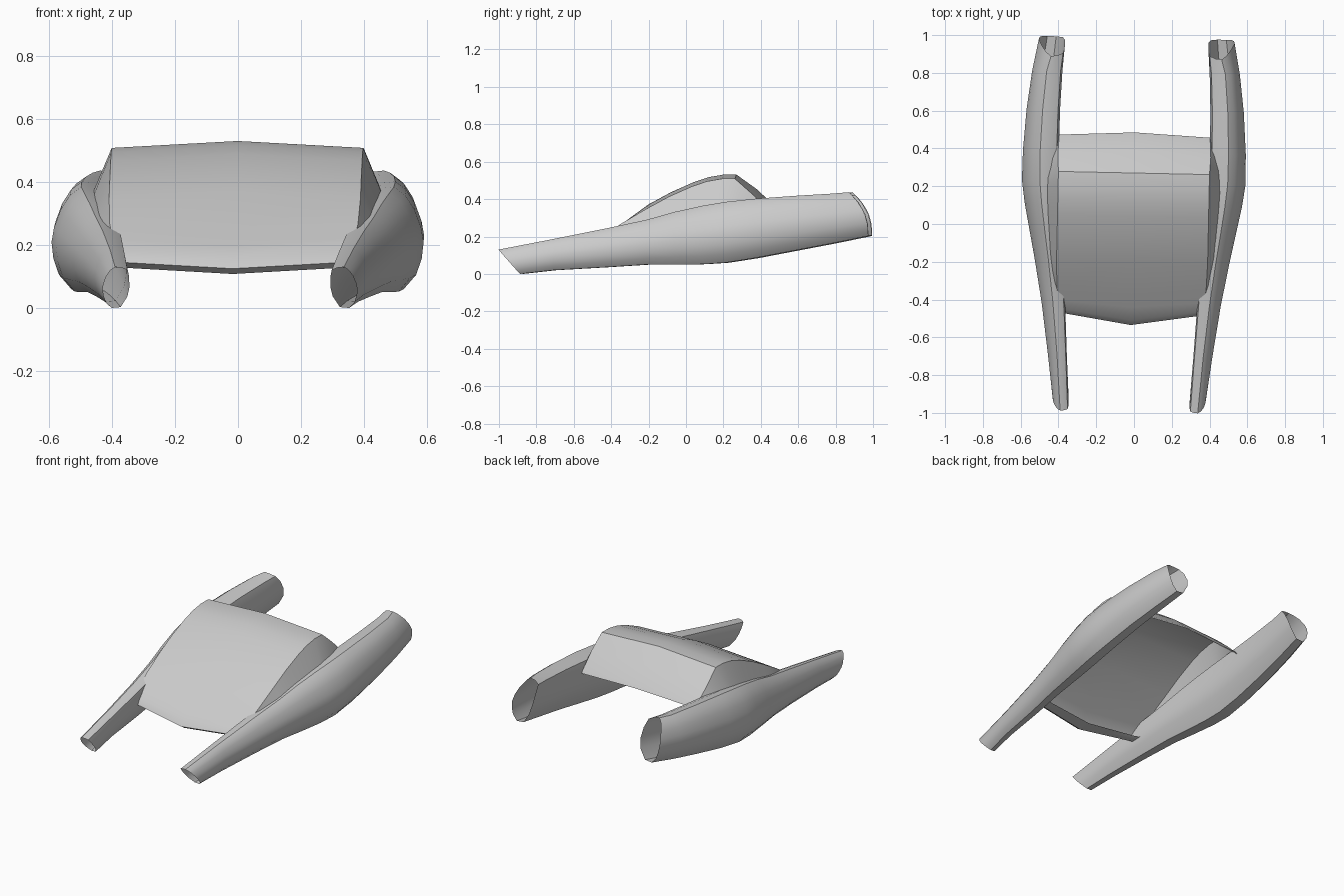
import bpy, math

if "Cube" in bpy.data.objects:
    bpy.data.objects.remove(bpy.data.objects["Cube"])

YAW = -0.021      # the whole craft sits very slightly turned
SHIFT = -0.006


def make(name, rings, closed, angle):
    """Skin a row of equal cross-sections; closed ones become open-ended tubes."""
    n = len(rings[0])
    verts = [p for r in rings for p in r]
    faces = [(i * n + j, i * n + (j + 1) % n, (i + 1) * n + (j + 1) % n, (i + 1) * n + j)
             for i in range(len(rings) - 1) for j in range(n if closed else n - 1)]
    me = bpy.data.meshes.new(name)
    me.from_pydata(verts, [], faces)
    ob = bpy.data.objects.new(name, me)
    bpy.context.collection.objects.link(ob)
    ob.rotation_euler.z = YAW
    ob.location.x = SHIFT
    bpy.ops.object.select_all(action='DESELECT')
    ob.select_set(True)
    bpy.context.view_layer.objects.active = ob
    bpy.ops.object.mode_set(mode='EDIT')
    bpy.ops.mesh.select_all(action='SELECT')
    bpy.ops.mesh.normals_make_consistent(inside=False)
    bpy.ops.object.mode_set(mode='OBJECT')
    bpy.ops.object.shade_smooth_by_angle(angle=math.radians(angle))
    return ob


# Side pods: one cross-section lofted along y, open and slanted at both ends
section = [(.06, .93), (.28, .985), (.52, 1), (.70, .92), (.85, .78), (.96, .60), (1, .46),
           (.97, .30), (.88, .14), (.68, 0), (.34, .02), (.08, .28), (0, .5), (0, .75)]
# y, inner x, outer x, bottom z, top z
stations = [(-1.0, .32, .405, .0, .13), (-.7, .335, .435, .02, .187), (-.42, .35, .475, .036, .243),
            (-.2, .365, .515, .05, .290), (-.05, .378, .545, .05, .332), (.1, .388, .575, .052, .365),
            (.22, .395, .592, .06, .385), (.38, .40, .59, .085, .402), (.6, .398, .575, .127, .418),
            (.8, .39, .55, .165, .430), (1.0, .38, .518, .203, .437)]
rings = []
for y, xi, xo, zb, zt in stations:
    ring = []
    for u, v in section:
        yy = y
        if y == -1.0:
            yy = -.88 - .115 * v
        elif y == 1.0:
            yy = .985 - .105 * v ** 2.5
        ring.append((xi + u * (xo - xi), yy, zb + v * (zt - zb)))
    rings.append(ring)
pods = make("side_pods", rings, True, 40)
pods.modifiers.new("mirror", 'MIRROR')

# Central hull: open shell, side profile (y, z, half width) curling under at the front
profile = [(-.40, .135, .35), (-.455, .128, .35), (-.48, .145, .355), (-.455, .18, .37), (-.41, .22, .385),
           (-.34, .268, .395), (-.2, .350, .40), (-.08, .415, .40), (.04, .468, .40), (.12, .495, .40),
           (.2, .509, .40), (.27, .509, .40), (.36, .43, .405), (.45, .345, .40), (.465, .325, .40)]


def side(s):
    return [(s * w, y, z) for y, z, w in profile]


def flare(s):
    return [(s * (w + .025 + .045 * min(1, max(0, (y + .4) / .6))),
             .02 + (y - .02) * .84, min(z, .24 + (z - .24) * .38)) for y, z, w in profile]


middle = [(0, y + (-.055 if y < -.44 else -.03 if y < -.33 else .02 if y > .3 else 0),
           z + (.022 if z > .27 else -.02)) for y, z, w in profile]
make("hull", [flare(-1), side(-1), middle, side(1), flare(1)], False, 38)
